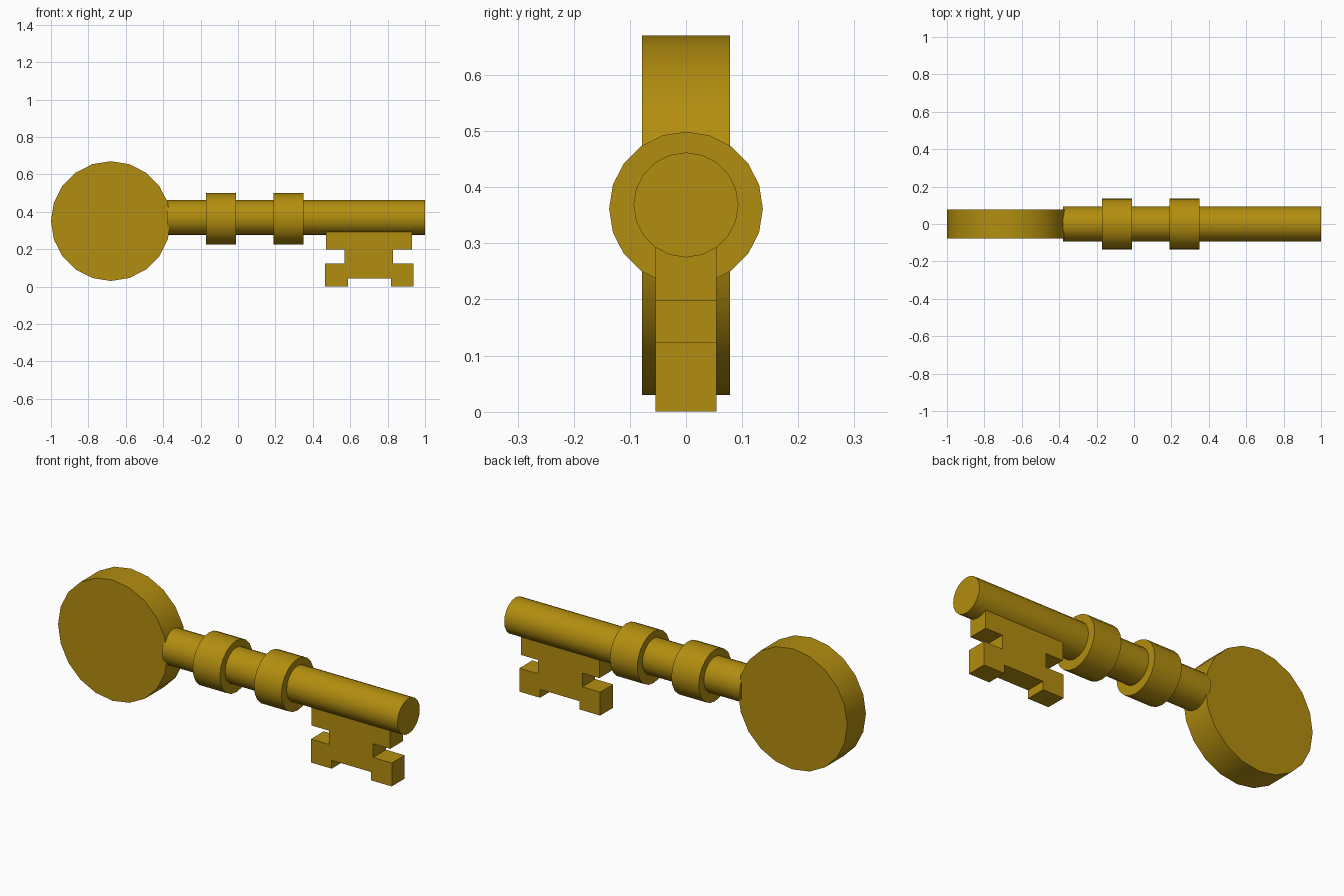
import bpy
import bmesh
from math import pi

if "Cube" in bpy.data.objects:
    bpy.data.objects.remove(bpy.data.objects["Cube"])

brass = bpy.data.materials.new("brass")
brass.diffuse_color = (0.45, 0.27, 0.005, 1)
brass.use_nodes = True
brass.node_tree.nodes["Principled BSDF"].inputs["Base Color"].default_value = brass.diffuse_color


def cylinder(name, radius, length, location, rotation):
    bpy.ops.mesh.primitive_cylinder_add(vertices=20, radius=radius, depth=length,
                                        location=location, rotation=rotation)
    ob = bpy.context.object
    ob.name = name
    ob.data.materials.append(brass)
    bpy.ops.object.shade_smooth_by_angle(angle=pi / 6)
    return ob


def along_x(name, radius, x0, x1, z):
    return cylinder(name, radius, x1 - x0, ((x0 + x1) / 2, 0, z), (0, pi / 2, 0))


# Round flat handle
cylinder("bow", 0.32, 0.156, (-0.68, 0, 0.35), (pi / 2, 0, 0))

# Shaft with two raised collars
along_x("shaft", 0.0935, -0.38, 1.0, 0.3685)
for i, x in enumerate((-0.17, 0.19)):
    along_x(f"collar_{i + 1}", 0.137, x, x + 0.16, 0.362)

# Notched bit, extruded from its outline and sunk into the shaft
outline = [(0.47, 0.33), (0.47, 0.197), (0.57, 0.197), (0.57, 0.124),
           (0.465, 0.124), (0.465, 0), (0.587, 0), (0.587, 0.044),
           (0.818, 0.044), (0.818, 0), (0.939, 0), (0.939, 0.124),
           (0.83, 0.124), (0.83, 0.197), (0.93, 0.197), (0.93, 0.33)]
bm = bmesh.new()
face = bm.faces.new([bm.verts.new((x, -0.054, z)) for x, z in outline])
ext = bmesh.ops.extrude_face_region(bm, geom=[face], use_keep_orig=True)
moved = [v for v in ext["geom"] if isinstance(v, bmesh.types.BMVert)]
bmesh.ops.translate(bm, verts=moved, vec=(0, 0.108, 0))
bmesh.ops.recalc_face_normals(bm, faces=bm.faces[:])
mesh = bpy.data.meshes.new("bit")
bm.to_mesh(mesh)
bm.free()
mesh.materials.append(brass)
bpy.context.collection.objects.link(bpy.data.objects.new("bit", mesh))
